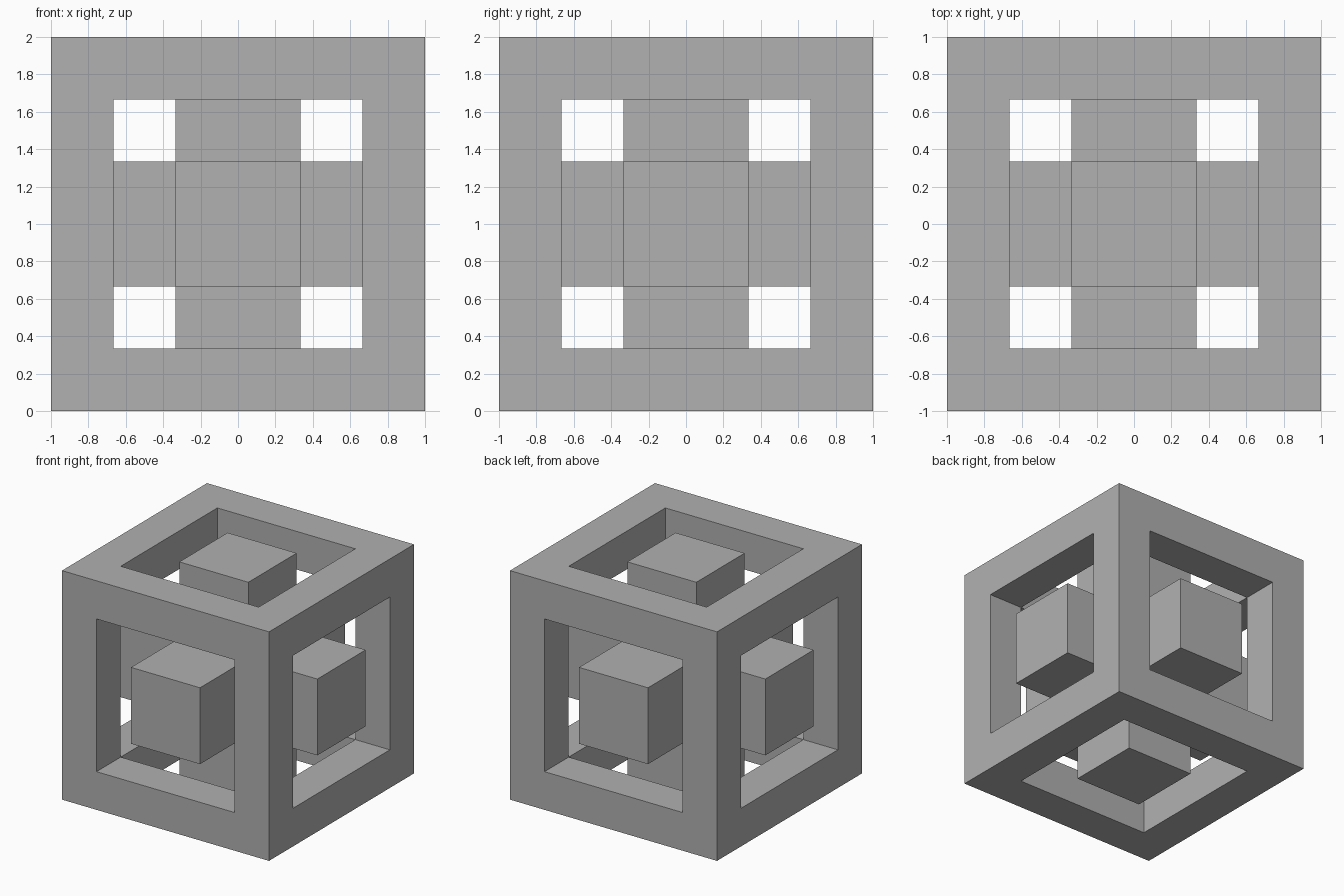
import bpy, bmesh

if "Cube" in bpy.data.objects:
    bpy.data.objects.remove(bpy.data.objects["Cube"])

T = 1 / 3  # everything sits on a grid of thirds

grey = bpy.data.materials.new("dark_grey")
grey.diffuse_color = (0.44, 0.44, 0.44, 1)
grey.use_nodes = True
grey.node_tree.nodes["Principled BSDF"].inputs["Base Color"].default_value = grey.diffuse_color


def new_cube(size):
    bm = bmesh.new()
    bmesh.ops.create_cube(bm, size=size)
    return bm


def push(bm, faces, distance):
    """Extrude each face along its own normal, return the moved faces."""
    moved = bmesh.ops.extrude_discrete_faces(bm, faces=faces)["faces"]
    for f in moved:
        f.normal_update()
        offset = f.normal * distance
        for v in f.verts:
            v.co += offset
    return moved


def finish(bm, name):
    bmesh.ops.remove_doubles(bm, verts=bm.verts, dist=1e-4)
    bmesh.ops.recalc_face_normals(bm, faces=bm.faces)
    mesh = bpy.data.meshes.new(name)
    bm.to_mesh(mesh)
    bm.free()
    mesh.materials.append(grey)
    obj = bpy.data.objects.new(name, mesh)
    obj.location.z = 1
    bpy.context.collection.objects.link(obj)


# Outer frame: square window cut through every side of the cube
bm = new_cube(2)
sides = bm.faces[:]
bmesh.ops.inset_individual(bm, faces=sides, thickness=T, use_even_offset=True)
windows = push(bm, sides, -T)
bmesh.ops.delete(bm, geom=windows, context='FACES_ONLY')
finish(bm, "cube_frame")

# Inner cross: six square arms reaching flush with the frame faces
bm = new_cube(2 * T)
push(bm, bm.faces[:], 2 * T)
finish(bm, "inner_cross")
